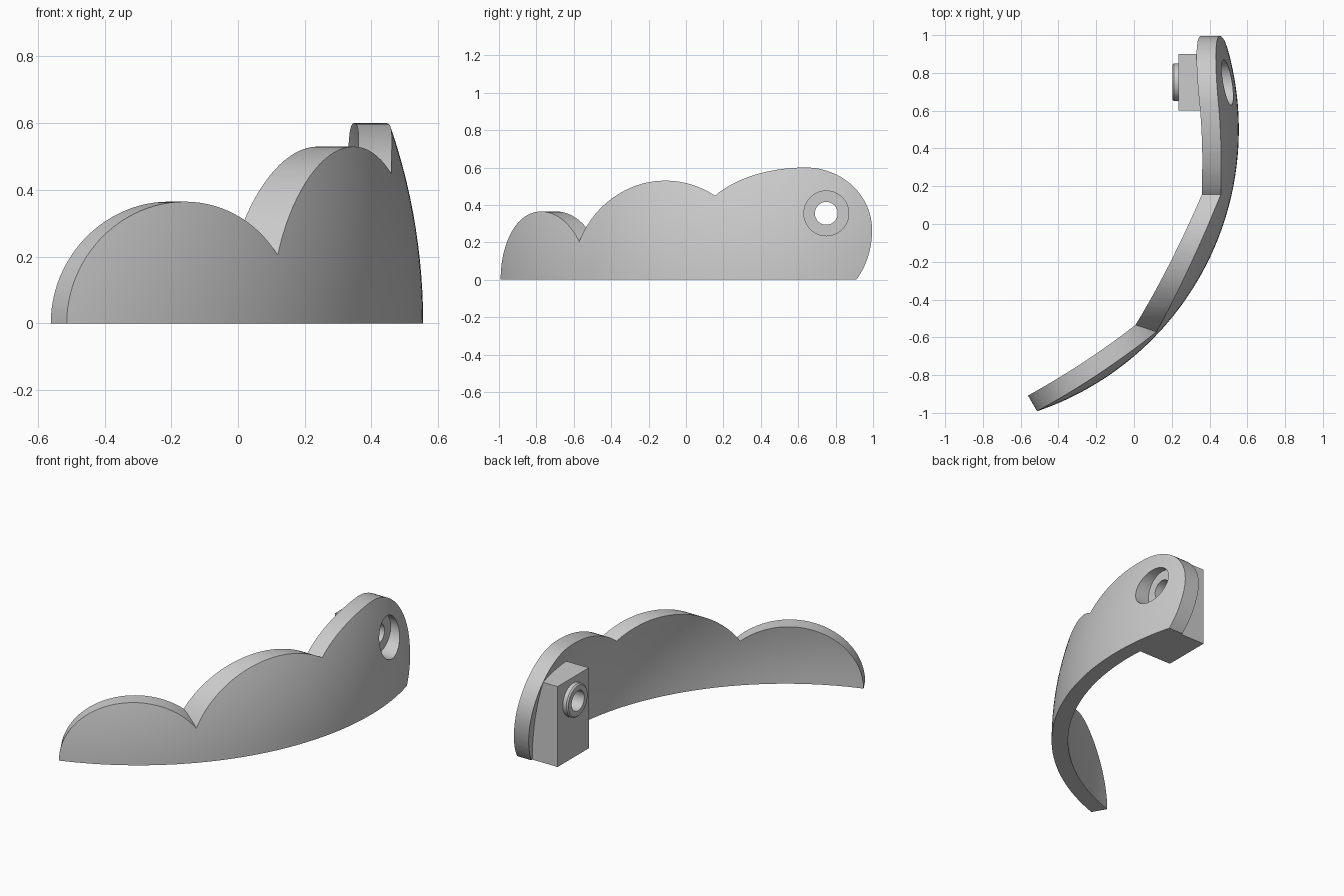
import bpy, bmesh
from math import sin, cos, pi, radians, sqrt
from mathutils import Vector, Matrix

if "Cube" in bpy.data.objects:
    bpy.data.objects.remove(bpy.data.objects["Cube"])

grey = bpy.data.materials.new("light_grey")
grey.use_nodes = True
grey.diffuse_color = (0.6, 0.6, 0.6, 1)
grey.node_tree.nodes["Principled BSDF"].inputs["Base Color"].default_value = (0.6, 0.6, 0.6, 1)


def make(name, bm):
    bmesh.ops.recalc_face_normals(bm, faces=bm.faces)
    mesh = bpy.data.meshes.new(name)
    bm.to_mesh(mesh)
    bm.free()
    mesh.materials.append(grey)
    obj = bpy.data.objects.new(name, mesh)
    bpy.context.collection.objects.link(obj)
    return obj


def boolean(obj, cutter, operation, keep=False):
    mod = obj.modifiers.new("cut", 'BOOLEAN')
    mod.operation, mod.object, mod.solver = operation, cutter, 'EXACT'
    bpy.context.view_layer.objects.active = obj
    bpy.ops.object.modifier_apply(modifier=mod.name)
    if not keep:
        bpy.data.objects.remove(cutter)


def prism(name, profile, along, depth, lo, hi):
    """Extrude an (along, z) profile through the depth direction."""
    bm = bmesh.new()
    ends = [[bm.verts.new(along * a + depth * d + Vector((0, 0, z))) for a, z in profile]
            for d in (lo, hi)]
    for ring in ends:
        bm.faces.new(ring)
    n = len(profile)
    for i in range(n):
        j = (i + 1) % n
        bm.faces.new((ends[0][i], ends[0][j], ends[1][j], ends[1][i]))
    return make(name, bm)


def arc(cx, cz, rx, rz, start, end, steps):
    angles = [radians(start + (end - start) * i / steps) for i in range(steps + 1)]
    return [(cx + rx * cos(a), cz + rz * sin(a)) for a in angles]


def rod(name, radius, x0, x1, bevel=0):
    """Cylinder along x on the bolt axis."""
    bm = bmesh.new()
    place = Matrix.Translation(((x0 + x1) / 2, 0.75, 0.355)) @ Matrix.Rotation(pi / 2, 4, 'Y')
    bmesh.ops.create_cone(bm, cap_ends=True, segments=48, radius1=radius, radius2=radius,
                          depth=x1 - x0, matrix=place)
    if bevel:
        rim = [e for e in bm.edges if all(v.co.x < x0 + 0.001 for v in e.verts)]
        bmesh.ops.bevel(bm, geom=rim, offset=bevel, segments=1, affect='EDGES')
    return make(name, bm)


# Domed shell, thick enough to be trimmed into the wall
CX, CY, THICK, HEIGHT = -1.02, 0.5, 0.094, 0.75
COLS, ROWS = 96, 16
bm = bmesh.new()


def shell_grid(radius, rise):
    grid = []
    for i in range(COLS + 1):
        a = radians(-82 + 107 * i / COLS)
        column = []
        for k in range(ROWS + 1):
            z = HEIGHT * k / ROWS
            r = radius * sqrt(1 - (z / rise) ** 2)
            column.append(bm.verts.new((CX + r * cos(a), CY + r * sin(a), z)))
        grid.append(column)
    return grid


outer = shell_grid(1.575, 1.7)
inner = shell_grid(1.575 - THICK, 1.7 - THICK)
for g in (outer, inner):
    for i in range(COLS):
        for k in range(ROWS):
            bm.faces.new((g[i][k], g[i + 1][k], g[i + 1][k + 1], g[i][k + 1]))
for k in (0, ROWS):
    for i in range(COLS):
        bm.faces.new((outer[i][k], outer[i + 1][k], inner[i + 1][k], inner[i][k]))
for i in (0, COLS):
    for k in range(ROWS):
        bm.faces.new((outer[i][k], outer[i][k + 1], inner[i][k + 1], inner[i][k]))
wall = make("scalloped_wall", bm)

# Three rounded lobes that give the wall its scalloped top
X, Y = Vector((1, 0, 0)), Vector((0, 1, 0))


def half_lobe(centre, width, height):
    return ([(centre + width, -0.1)] + arc(centre, 0, width, height, 0, 180, 48)
            + [(centre - width, -0.1)])


front_lobe = prism("front_lobe", half_lobe(-0.525, 0.414, 0.365),
                   Vector((0.867, 0.5, 0)), Vector((0.5, -0.867, 0)), 0.3, 0.9)
middle_lobe = prism("middle_lobe", half_lobe(-0.11, 0.5, 0.53), Y, X, -0.05, 1)
rear_profile = (arc(0.64, 0.265, 0.355, 0.41, -48, 0, 14)
                + arc(0.64, 0.265, 0.355, 0.335, 0, 90, 24)[1:]
                + arc(0.64, 0.265, 0.58, 0.335, 90, 180, 24)[1:] + [(0.06, -0.04)])
rear_lobe = prism("rear_lobe", rear_profile, Y, X, 0.05, 1.05)
boolean(front_lobe, middle_lobe, 'UNION')
boolean(front_lobe, rear_lobe, 'UNION')
boolean(wall, front_lobe, 'INTERSECT')

# Mounting block behind the rear lobe, its far side leaning with the wall
bm = bmesh.new()
bmesh.ops.create_cube(bm, size=1)
for v in bm.verts:
    far, top = v.co.x > 0, v.co.z > 0
    v.co = ((0.41 if top else 0.46) if far else 0.235,
            0.9 if v.co.y > 0 else 0.6, 0.49 if top else 0)
block = make("mounting_block", bm)
boss = rod("bolt_boss", 0.1, 0.203, 0.25, 0.008)

# Bolt hole and its counterbore
hole = rod("hole_cutter", 0.061, 0, 1)
counterbore = rod("counterbore_cutter", 0.12, 0.42, 1)
for part in (wall, block):
    boolean(part, counterbore, 'DIFFERENCE', keep=True)
for part in (wall, block, boss):
    boolean(part, hole, 'DIFFERENCE', keep=True)
for cutter in (hole, counterbore):
    bpy.data.objects.remove(cutter)

# Smooth curved faces, keep the rims crisp
bpy.ops.object.select_all(action='DESELECT')
for part in (wall, block, boss):
    part.select_set(True)
bpy.context.view_layer.objects.active = wall
bpy.ops.object.shade_smooth_by_angle(angle=radians(30))
